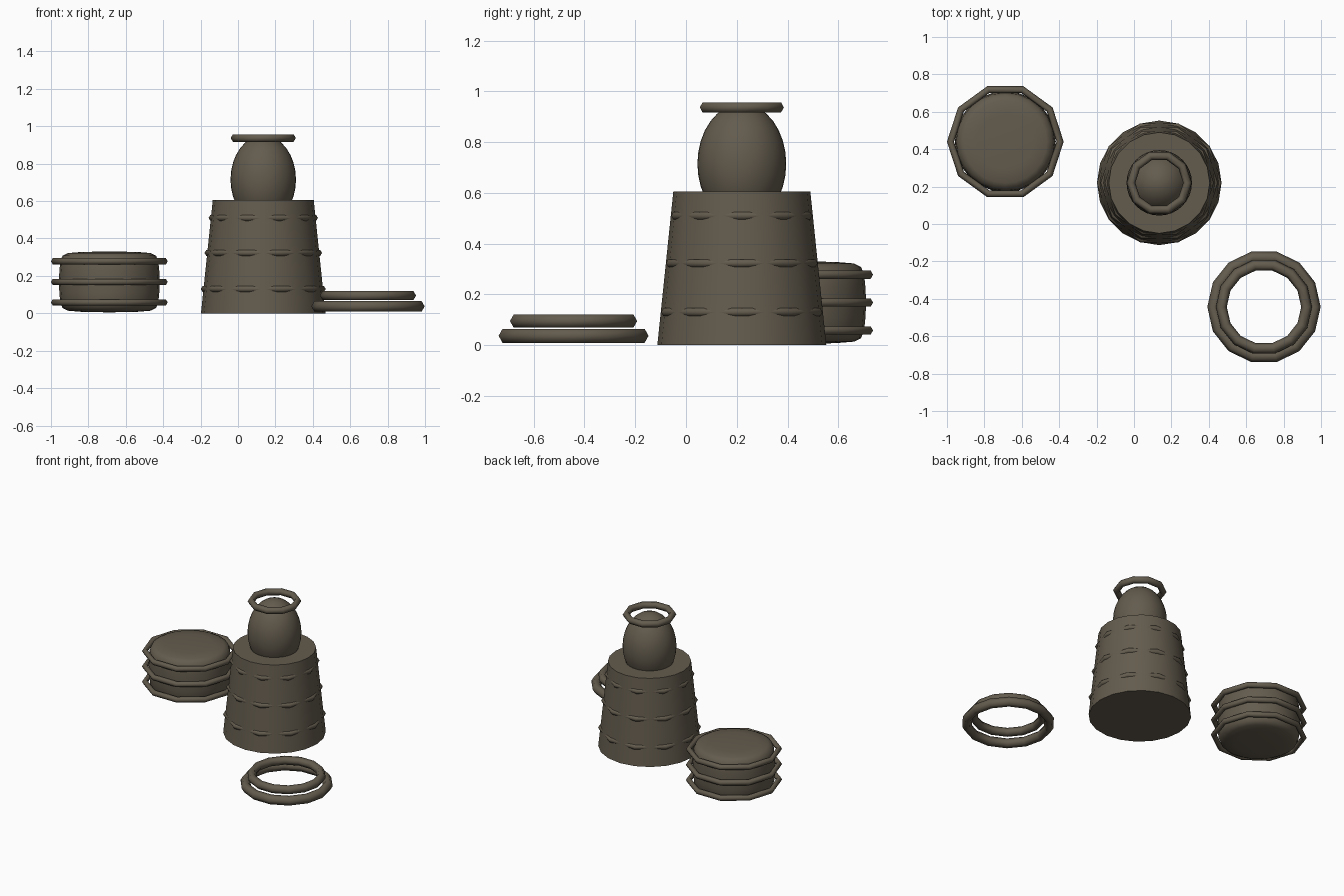
import bpy
import bmesh
import math
from mathutils import Matrix

cube = bpy.data.objects.get("Cube")
if cube:
    bpy.data.objects.remove(cube, do_unlink=True)

# One dark olive-brown for everything
brown = bpy.data.materials.new("dark_brown")
brown.use_nodes = True
COLOUR = (0.125, 0.105, 0.075, 1)
brown.diffuse_color = COLOUR
bsdf = next(n for n in brown.node_tree.nodes if n.type == 'BSDF_PRINCIPLED')
bsdf.inputs["Base Color"].default_value = COLOUR
bsdf.inputs["Roughness"].default_value = 0.8


def finish(name, angle):
    obj = bpy.context.object
    obj.name = obj.data.name = name
    obj.data.materials.append(brown)
    bpy.ops.object.shade_smooth_by_angle(angle=math.radians(angle))
    return obj


def hoop(name, centre, z, outer, tube, sides):
    """Coarse ring with a six-sided section, given its outer radius."""
    bpy.ops.mesh.primitive_torus_add(
        major_segments=sides, minor_segments=6, major_radius=outer - tube,
        minor_radius=tube, location=(*centre, z))
    return finish(name, 75)


def lathe(name, centre, profile, sides):
    """Spin a (radius, height) profile around a vertical axis."""
    bm = bmesh.new()
    verts = [bm.verts.new((r, 0, z)) for r, z in profile]
    edges = [bm.edges.new(pair) for pair in zip(verts, verts[1:])]
    bmesh.ops.spin(bm, geom=verts + edges, cent=(0, 0, 0), axis=(0, 0, 1),
                   angle=math.tau, steps=sides, use_duplicate=False)
    bmesh.ops.remove_doubles(bm, verts=bm.verts, dist=0.0005)
    bmesh.ops.recalc_face_normals(bm, faces=bm.faces)
    mesh = bpy.data.meshes.new(name)
    bm.to_mesh(mesh)
    bm.free()
    obj = bpy.data.objects.new(name, mesh)
    obj.location = (*centre, 0)
    bpy.context.collection.objects.link(obj)
    bpy.ops.object.select_all(action='DESELECT')
    obj.select_set(True)
    bpy.context.view_layer.objects.active = obj
    return finish(name, 50)


# Tapered tower body with hoops that break through its wall
TOWER = (0.135, 0.22)
HEIGHT, BASE, TOP = 0.605, 0.333, 0.27
bpy.ops.mesh.primitive_cone_add(vertices=20, radius1=BASE, radius2=TOP,
                                depth=HEIGHT, location=(*TOWER, HEIGHT / 2))
finish("tower_body", 30)
for label, z, outer in (("lower", 0.13, 0.334), ("middle", 0.323, 0.314),
                        ("upper", 0.51, 0.292)):
    hoop(f"tower_hoop_{label}", TOWER, z, outer, 0.018, 10)

# Egg-shaped dome and the ring floating around its tip
bpy.ops.mesh.primitive_uv_sphere_add(segments=32, ring_count=16, radius=1,
                                     location=(*TOWER, 0.715))
bpy.context.object.data.transform(Matrix.Diagonal((0.175, 0.175, 0.237, 1)))
finish("egg_dome", 50)
hoop("dome_ring", TOWER, 0.937, 0.174, 0.023, 10)

# Rounded drum wrapped by three hoops
DRUM = (-0.688, 0.44)
MID = 0.168
upper = [(0.27, 0), (0.267, 0.06), (0.262, 0.11), (0.25, 0.14),
         (0.222, 0.154), (0.15, 0.16), (0, 0.163)]
profile = [(r, MID - z) for r, z in reversed(upper)]
profile += [(r, MID + z) for r, z in upper[1:]]
lathe("drum_body", DRUM, profile, 24)
for label, step in (("lower", -1), ("middle", 0), ("upper", 1)):
    hoop(f"drum_hoop_{label}", DRUM, MID + step * 0.11, 0.312, 0.019, 10)

# Two stacked loose rings
RINGS = (0.695, -0.443)
hoop("loose_ring_lower", RINGS, 0.037, 0.303, 0.032, 14)
hoop("loose_ring_upper", RINGS, 0.095, 0.257, 0.029, 14)
